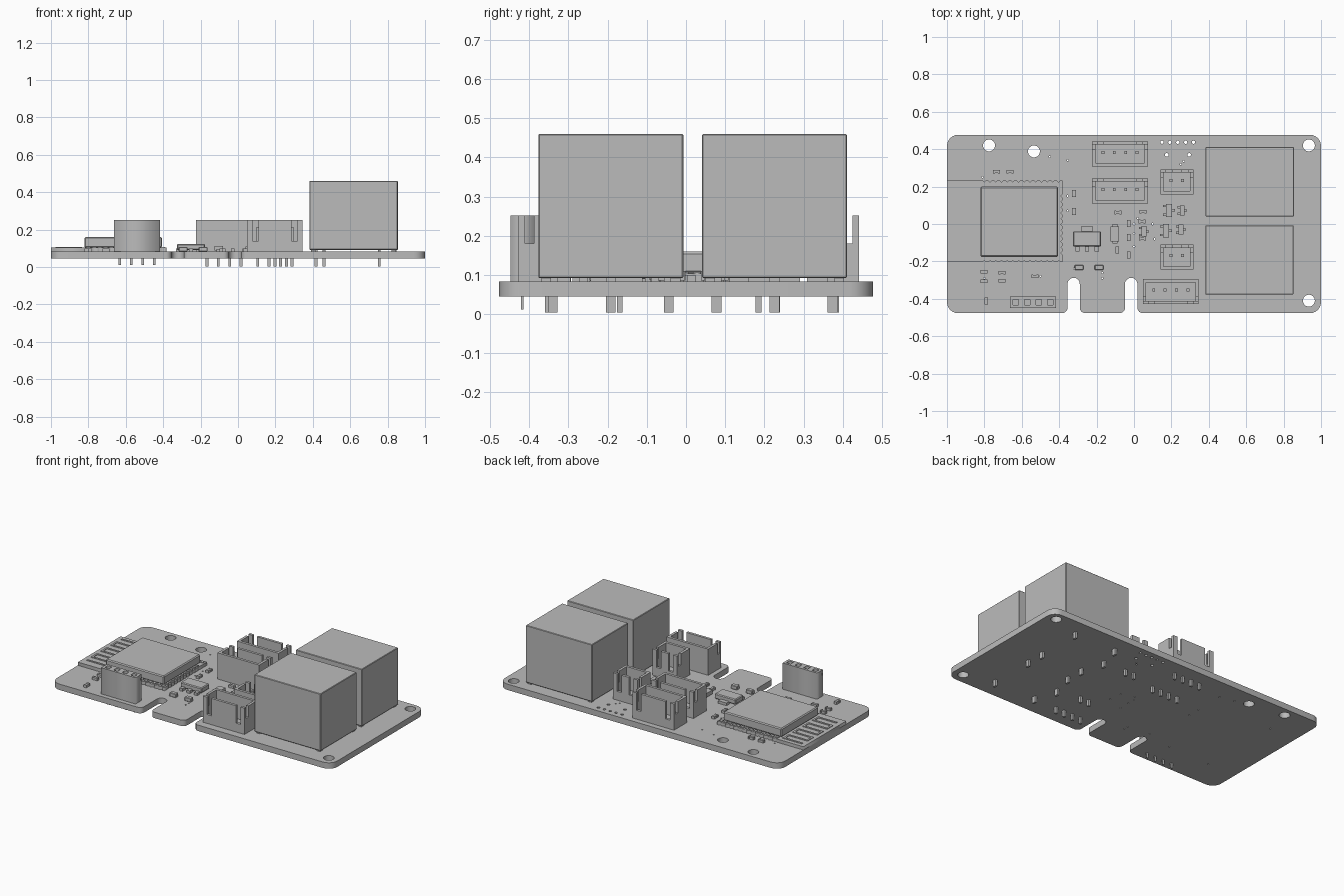
import bpy, bmesh, math
from mathutils import Matrix, Vector

cube = bpy.data.objects.get("Cube")
if cube:
    bpy.data.objects.remove(cube, do_unlink=True)

grey = bpy.data.materials.new("plain grey")
grey.use_nodes = True
COLOUR = (0.5, 0.5, 0.5, 1)
grey.diffuse_color = COLOUR
grey.node_tree.nodes["Principled BSDF"].inputs["Base Color"].default_value = COLOUR

BOTTOM, TOP = 0.045, 0.083      # faces of the circuit board
PITCH = 0.061                   # pin spacing


def add_object(name, mesh):
    ob = bpy.data.objects.new(name, mesh)
    bpy.context.collection.objects.link(ob)
    mesh.materials.clear()
    mesh.materials.append(grey)
    return ob


def boxes(name, items, bevel=0):
    """One object of boxes, each (x, y, width, depth, low z, high z)."""
    bm = bmesh.new()
    for x, y, w, d, low, high in items:
        place = Matrix.Translation((x, y, (low + high) / 2))
        bmesh.ops.create_cube(bm, size=1, matrix=place @ Matrix.Diagonal((w, d, high - low, 1)))
    if bevel:
        bmesh.ops.bevel(bm, geom=bm.edges[:], offset=bevel, segments=1, affect='EDGES')
    mesh = bpy.data.meshes.new(name)
    bm.to_mesh(mesh)
    bm.free()
    return add_object(name, mesh)


def plate(name, loops, low, high):
    """Flat plate from an outline loop followed by hole loops."""
    curve = bpy.data.curves.new(name, 'CURVE')
    curve.dimensions, curve.fill_mode = '2D', 'BOTH'
    curve.extrude = (high - low) / 2
    for loop in loops:
        spline = curve.splines.new('POLY')
        spline.points.add(len(loop) - 1)
        for point, (x, y) in zip(spline.points, loop):
            point.co = (x, y, 0, 1)
        spline.use_cyclic_u = True
    helper = bpy.data.objects.new(name + " helper", curve)
    bpy.context.collection.objects.link(helper)
    graph = bpy.context.evaluated_depsgraph_get()
    mesh = bpy.data.meshes.new_from_object(helper.evaluated_get(graph))
    bpy.data.objects.remove(helper, do_unlink=True)
    mesh.transform(Matrix.Translation((0, 0, (low + high) / 2)))
    return add_object(name, mesh)


def circle(x, y, r, n=24):
    return [(x + r * math.cos(math.tau * i / n), y + r * math.sin(math.tau * i / n))
            for i in range(n)]


def rounded(corners, steps=6):
    """Polygon of square corners (x, y, radius) with each corner rounded."""
    loop = []
    for i, (x, y, r) in enumerate(corners):
        p = Vector((x, y))
        back = (Vector(corners[i - 1][:2]) - p).normalized()
        ahead = (Vector(corners[(i + 1) % len(corners)][:2]) - p).normalized()
        centre = p + r * (back + ahead)
        for k in range(steps + 1):
            t = math.pi / 2 * k / steps
            loop.append(tuple(centre - r * (ahead * math.cos(t) + back * math.sin(t))))
    return loop


# Circuit board with two front slots, mounting holes and small drill holes
W, H, R = 1, 0.477, 0.06
corners = [(-W, H, R), (-W, -H, R)]
for left, right in ((-0.355, -0.29), (-0.048, 0.018)):
    corners += [(left, -H, 0.03), (left, -0.288, 0.032), (right, -0.288, 0.032), (right, -H, 0.03)]
corners += [(W, -H, R), (W, H, R)]
holes = [circle(x, y, 0.032) for x, y in
         ((-0.775, 0.42), (-0.535, 0.388), (0.935, 0.42), (0.935, -0.41))]
holes += [circle(0.15 + 0.042 * i, 0.437, 0.009, 10) for i in range(5)]
holes += [circle(x, 0.37, 0.01, 10) for x in (0.175, 0.295)]
vias = ((-0.45, 0.36), (-0.355, 0.34), (0.25, 0.32), (0.265, 0.335), (-0.355, 0.15), (-0.355, 0.07),
        (0, 0), (0, -0.05), (0, -0.12), (0.02, 0.03), (-0.17, -0.26), (-0.17, -0.29),
        (-0.8, -0.29), (-0.81, 0.25), (-0.5, -0.28), (-0.32, -0.24), (0.1, 0), (0.11, -0.08))
holes += [circle(x, y, 0.005, 6) for x, y in vias]
plate("circuit_board", [rounded(corners)] + holes, BOTTOM, TOP)

# Two large relays with feet and pins
for label, x, y in (("front", 0.617, -0.192), ("back", 0.619, 0.226)):
    boxes(label + "_relay", [(x, y, 0.472, 0.37, 0.092, 0.46)], 0.003)
    boxes(label + "_relay_feet", [(x + sx * 0.215, y + sy * 0.165, 0.025, 0.025, TOP, 0.094)
                                  for sx in (-1, 1) for sy in (-1, 1)])
    pins = [(0.417, y)]
    pins += [(px, y + side * 0.148) for px in (0.46, 0.755) for side in (-1, 1)]
    boxes(label + "_relay_pins", [(px, py, 0.014, 0.025, 0.004, 0.094) for px, py in pins])


# Open shrouded connectors, slotted on the side given by facing
def connector(name, cx, cy, count, facing):
    length, depth, wall, high = (count - 1) * PITCH + 0.115, 0.133, 0.017, 0.252
    end, side = length / 2, depth / 2
    slot, gap = end - 0.045, 0.032
    front = cy + facing * (side - wall / 2)
    parts = [(cx, cy, length, depth, TOP, 0.105),
             (cx, cy - facing * (side - wall / 2), length, wall, TOP, high),
             (cx, front, length, wall, TOP, 0.14),
             (cx, front, 2 * slot - gap, wall, 0.14, high)]
    for s in (-1, 1):
        x = cx + s * (end - wall / 2)
        outer = end - slot - gap / 2
        parts += [(cx + s * (end - outer / 2), front, outer, wall, 0.14, high),
                  (x, cy, wall, depth, TOP, 0.18),
                  (x, cy - facing * 0.02, wall, depth - 0.04, 0.18, high)]
    boxes(name, parts)
    boxes(name + "_pins", [(cx + (i - (count - 1) / 2) * PITCH, cy + 0.008, 0.015, 0.015, 0.004, 0.215)
                           for i in range(count)])


connector("back_connector", -0.075, 0.375, 4, 1)
connector("middle_connector", -0.075, 0.177, 4, 1)
connector("back_small_connector", 0.229, 0.225, 2, 1)
connector("front_small_connector", 0.229, -0.177, 2, 1)
connector("front_connector", 0.197, -0.361, 4, -1)

# Tall pin socket at the front left
sx, sy = -0.54, -0.418
columns = [sx + (i - 1.5) * PITCH for i in range(4)]


def rectangle(x, y, w, d):
    return [(x - w / 2, y - d / 2), (x + w / 2, y - d / 2), (x + w / 2, y + d / 2), (x - w / 2, y + d / 2)]


plate("pin_socket", [rectangle(sx, sy, 0.246, 0.06)] +
      [rectangle(x, sy, 0.03, 0.03) for x in columns], TOP, 0.252)
boxes("pin_socket_floor", [(sx, sy, 0.24, 0.055, TOP, 0.12)])
boxes("pin_socket_pins", [(x, sy, 0.014, 0.006, 0.012, 0.1) for x in columns])

# Radio module: notched board, edge pads, metal can and aerial trace
low, high, right = -0.203, 0.232, -0.383
xs = [-0.8 + 0.0305 * i for i in range(14)]
ys = [-0.155 + 0.0305 * i for i in range(11)]
cut = 0.008
outline = [(-W, low)]
for x in xs:
    outline += [(x - cut, low), (x, low + cut), (x + cut, low)]
outline.append((right, low))
for y in ys:
    outline += [(right, y - cut), (right - cut, y), (right, y + cut)]
outline.append((right, high))
for x in reversed(xs):
    outline += [(x + cut, high), (x, high - cut), (x - cut, high)]
outline.append((-W, high))
plate("radio_module_board", [outline], TOP, 0.104)
pads = [(x, y, 0.019, 0.02, 0.1, 0.108) for x in xs for y in (low + 0.018, high - 0.018)]
pads += [(right - 0.013, y, 0.01, 0.019, 0.1, 0.108) for y in ys]
boxes("radio_module_pads", pads)
boxes("radio_module_can", [(-0.614, 0.012, 0.415, 0.375, 0.104, 0.16)], 0.006)
trace = [(-0.905, 0.2 - 0.05 * i, 0.13, 0.012, 0.103, 0.108) for i in range(8)]
trace += [(-0.97 if i % 2 else -0.84, 0.175 - 0.05 * i, 0.012, 0.062, 0.103, 0.108) for i in range(7)]
boxes("radio_module_aerial", trace)

# Voltage regulator with tab and three legs
boxes("regulator_body", [(-0.251, -0.08, 0.15, 0.082, 0.09, 0.124)], 0.005)
boxes("regulator_legs", [(-0.251, -0.027, 0.06, 0.03, TOP, 0.1)] +
      [(-0.251 + i * 0.052, -0.133, 0.022, 0.03, TOP, 0.1) for i in (-1, 0, 1)])

# Diode
boxes("diode", [(-0.102, -0.053, 0.045, 0.08, 0.087, 0.113), (-0.102, -0.053, 0.025, 0.104, TOP, 0.095)])

# Small transistors: body, one leg on the right and two on the left
for i, (x, y, s) in enumerate(((0.187, 0.073, 1), (0.258, 0.072, 0.75), (0.171, -0.036, 1),
                               (0.252, -0.03, 0.75), (0.053, -0.04, 0.8))):
    boxes(f"transistor_{i}", [(x, y, 0.034 * s, 0.07 * s, 0.086, 0.11),
                              (x + 0.022 * s, y, 0.02, 0.012, TOP, 0.095)] +
          [(x - 0.022 * s, y + k * 0.023 * s, 0.02, 0.012, TOP, 0.095) for k in (-1, 1)])


# Chip parts with raised end caps
def chips(name, spots, upright):
    parts = []
    for x, y in spots:
        for shift, long, wide, top in ((0, 0.034, 0.017, 0.098), (-0.014, 0.01, 0.02, 0.1),
                                       (0.014, 0.01, 0.02, 0.1)):
            if upright:
                parts.append((x, y + shift, wide, long, TOP, top))
            else:
                parts.append((x + shift, y, long, wide, TOP, top))
    boxes(name, parts)


chips("flat_chips", [(-0.735, 0.28), (-0.663, 0.28), (-0.086, 0.062), (0.048, 0.066), (0.043, 0.014),
                     (0.045, -0.078), (-0.706, -0.26), (-0.706, -0.303), (-0.53, -0.28),
                     (-0.802, -0.255), (-0.802, -0.306)], False)
chips("upright_chips", [(-0.321, 0.163), (-0.321, 0.066), (-0.028, 0.003), (-0.028, -0.072),
                        (-0.028, -0.165), (-0.09, -0.14), (-0.79, -0.412)], True)
boxes("capacitors", [(x, -0.233, 0.046, 0.027, TOP, 0.108) for x in (-0.294, -0.187)], 0.003)
